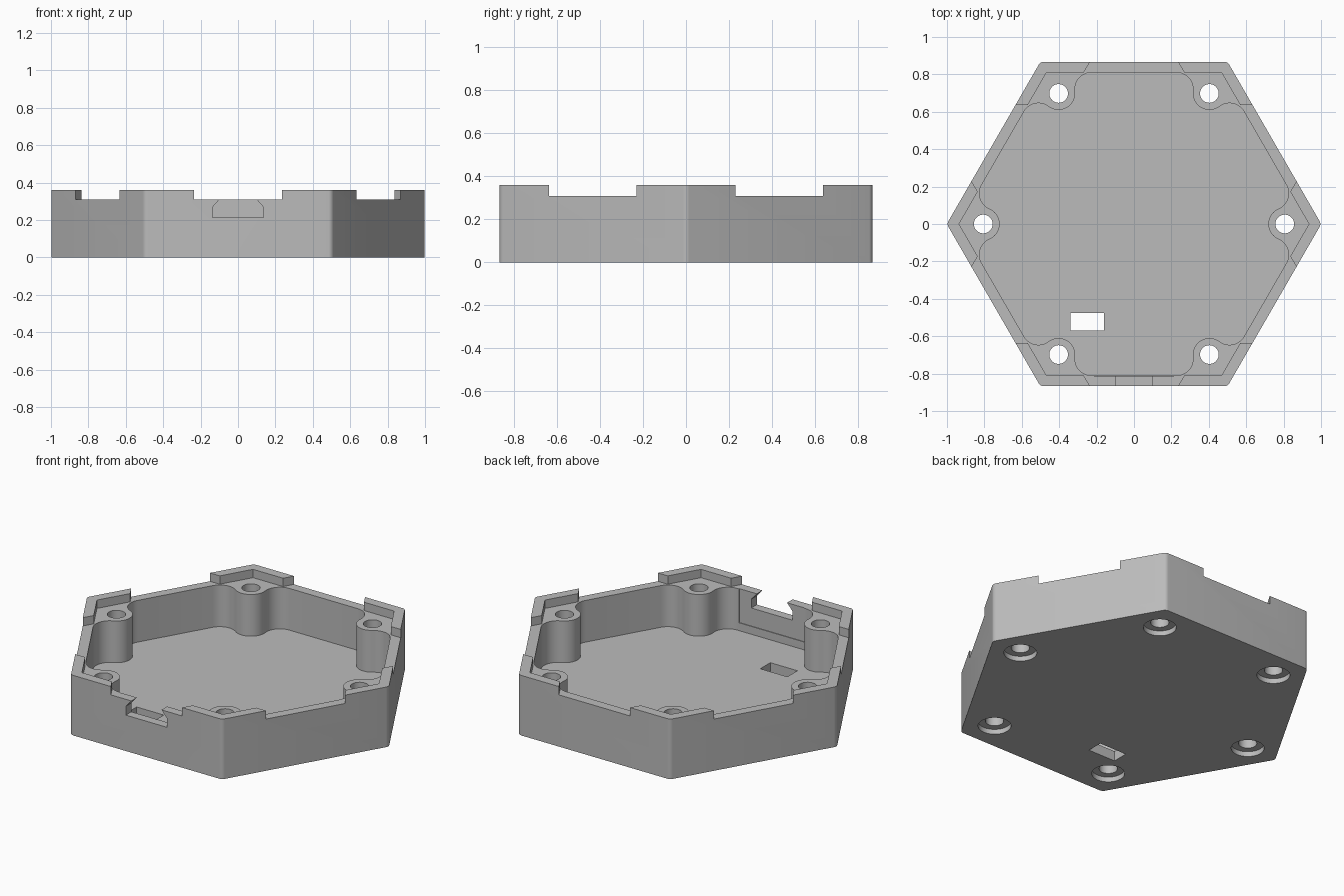
import bpy, bmesh
from math import pi, sin, cos, atan2, radians, sqrt
from mathutils import Vector, Matrix

if "Cube" in bpy.data.objects:
    bpy.data.objects.remove(bpy.data.objects["Cube"])

# Main dimensions
RIM, TOP, FLOOR = 0.31, 0.36, 0.06
OUTER, INNER = 0.867, 0.81          # apothems of outer wall and cavity
BOSS_R, FILLET_R, BOSS_D = 0.088, 0.09, 0.806
TAB = 0.265                         # tab length along each wall

grey = bpy.data.materials.new("plain grey")
grey.use_nodes = True
grey.diffuse_color = (0.5, 0.5, 0.5, 1)
grey.node_tree.nodes["Principled BSDF"].inputs["Base Color"].default_value = (0.5, 0.5, 0.5, 1)


def arc(c, r, a0, a1, n):
    return [Vector((c[0] + r * cos(a0 + (a1 - a0) * i / n),
                    c[1] + r * sin(a0 + (a1 - a0) * i / n))) for i in range(n + 1)]


def six(points):
    """Repeat a corner profile around all six corners."""
    return [Matrix.Rotation(k * pi / 3, 2) @ p for k in range(6) for p in points]


def prism(name, outline, z0, z1, upright=False):
    """Extrude an outline along z, or an x-z outline along y."""
    bm = bmesh.new()
    base = [bm.verts.new((p[0], z0, p[1]) if upright else (p[0], p[1], z0)) for p in outline]
    face = bm.faces.new(base)
    moved = bmesh.ops.extrude_face_region(bm, geom=[face])["geom"]
    shift = (0, z1 - z0, 0) if upright else (0, 0, z1 - z0)
    bmesh.ops.translate(bm, vec=shift, verts=[v for v in moved if isinstance(v, bmesh.types.BMVert)])
    bmesh.ops.recalc_face_normals(bm, faces=bm.faces)
    mesh = bpy.data.meshes.new(name)
    bm.to_mesh(mesh)
    bm.free()
    mesh.materials.append(grey)
    obj = bpy.data.objects.new(name, mesh)
    bpy.context.collection.objects.link(obj)
    return obj


def box(x0, x1, y0, y1):
    return [(x0, y0), (x1, y0), (x1, y1), (x0, y1)]


# Outer body: hexagon with slightly rounded corners
round_r = 0.03
corner = arc(((OUTER - round_r) / cos(pi / 6), 0), round_r, -pi / 6, pi / 6, 6)
case = prism("hexagonal_case", six(corner), 0, TOP)
bpy.context.view_layer.objects.active = case


def cut(cutter):
    mod = case.modifiers.new("cut", 'BOOLEAN')
    mod.operation, mod.solver, mod.object = 'DIFFERENCE', 'EXACT', cutter
    cutter.hide_render = True
    bpy.ops.object.modifier_apply(modifier=mod.name)
    mesh = cutter.data
    bpy.data.objects.remove(cutter)
    bpy.data.meshes.remove(mesh)


# Cut down to the rim, leaving an angled tab at each corner
e, back = Vector((-0.5, sin(pi / 3))), Vector((-0.5, -sin(pi / 3)))
p = Vector((OUTER / cos(pi / 6), 0)) + TAB * e
q = p + back * ((OUTER - INNER) / sin(pi / 3))
out = p - back * 0.1
flip = lambda v: Vector((v.x, -v.y))
tip = Vector((INNER / cos(pi / 6), 0))
cut(prism("rim_cutter", six([flip(out), flip(q), tip, q, out]), RIM, TOP + 0.1))

# Cavity: straight walls blending into a round screw boss at each corner
n, t = Vector((cos(pi / 6), 0.5)), Vector((-0.5, cos(pi / 6)))
b = Vector((BOSS_D, 0))
reach, dn = BOSS_R + FILLET_R, INNER - FILLET_R - b.dot(n)
f = n * (INNER - FILLET_R) + t * (b.dot(t) + sqrt(reach ** 2 - dn ** 2))
phi = atan2((f - b).y, (f - b).x)
lobe = (arc(flip(f), FILLET_R, -pi / 6, pi - phi, 12)
        + arc(b, BOSS_R, 2 * pi - phi, phi, 18)[1:-1]
        + arc(f, FILLET_R, phi - pi, pi / 6, 12))
cut(prism("cavity_cutter", six(lobe), FLOOR, TOP + 0.05))

# Screw holes with shallow head recesses underneath
for k in range(6):
    c = Matrix.Rotation(k * pi / 3, 2) @ b
    cut(prism("hole_cutter", arc(c, 0.05, 0, 2 * pi, 32)[:-1], -0.1, TOP + 0.1))
    cut(prism("recess_cutter", arc(c, 0.09, 0, 2 * pi, 32)[:-1], -0.1, 0.03))

# Rectangular slot through the floor
cut(prism("slot_cutter", box(-0.34, -0.16, -0.57, -0.475), -0.1, 0.15))

# Shallow relief on the inside of the front wall
cut(prism("relief_cutter", box(-0.215, 0.215, -INNER - 0.004, -0.77), 0.107, TOP + 0.1))

# Port opening in the front wall, narrowing towards the rim
port = [(-0.137, 0.215), (0.137, 0.215), (0.137, 0.268), (0.1, RIM), (0.1, 0.4),
        (-0.1, 0.4), (-0.1, RIM), (-0.137, 0.268)]
cut(prism("port_cutter", port, -1, -0.75, upright=True))

# Smooth the round walls, keep hard edges
bpy.ops.object.select_all(action='DESELECT')
case.select_set(True)
bpy.ops.object.shade_smooth_by_angle(angle=radians(30))
